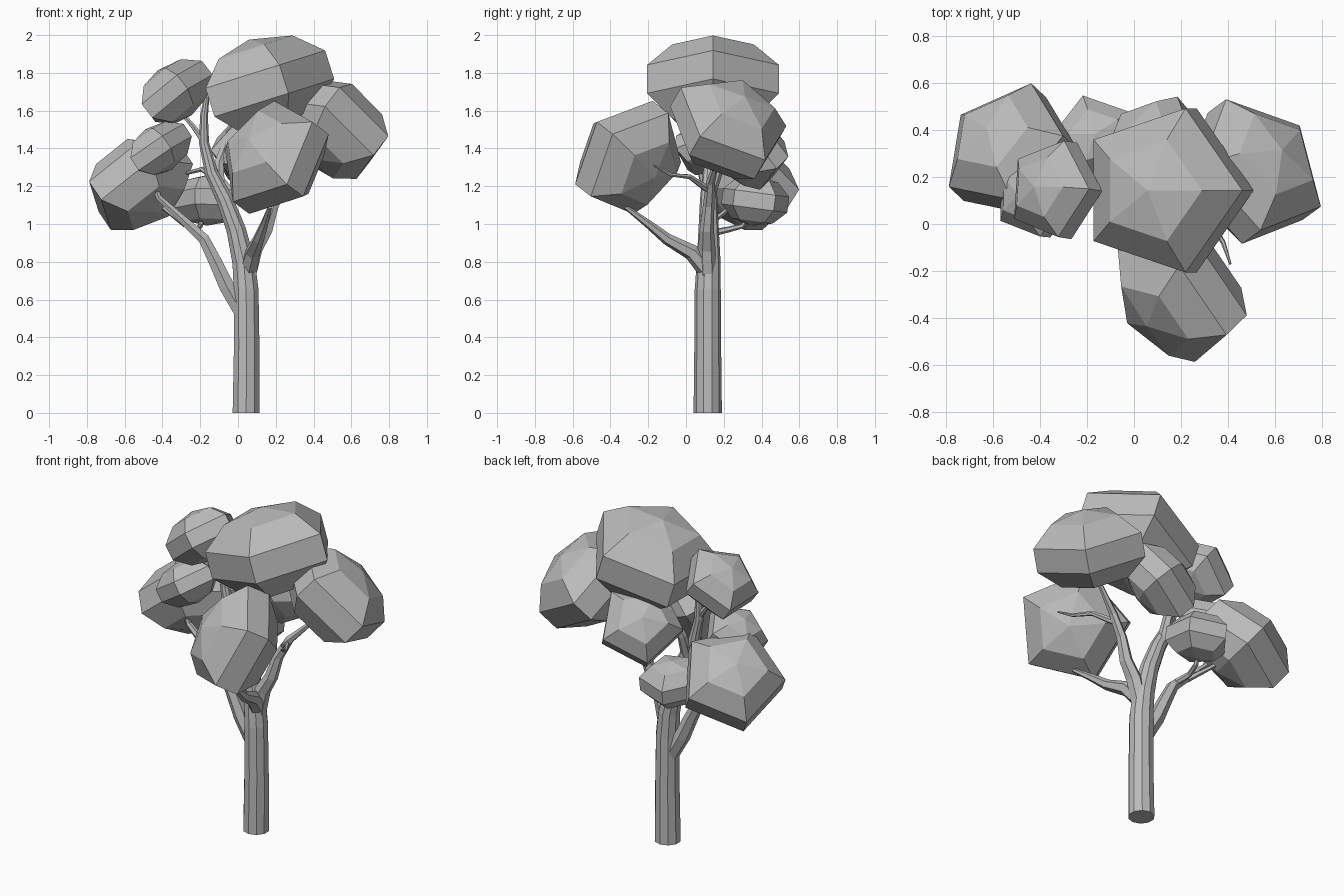
import bpy
import bmesh
from math import sin, cos, pi
from mathutils import Vector, Matrix

cube = bpy.data.objects.get("Cube")
if cube:
    bpy.data.objects.remove(cube, do_unlink=True)

# One plain clay grey for the whole tree
grey = bpy.data.materials.new("clay_grey")
grey.use_nodes = True
grey.diffuse_color = (0.5, 0.5, 0.5, 1)
grey.node_tree.nodes["Principled BSDF"].inputs["Base Color"].default_value = (0.5, 0.5, 0.5, 1)


def finish(name, bm):
    """Turn a bmesh into a flat-shaded object."""
    bmesh.ops.recalc_face_normals(bm, faces=bm.faces)
    mesh = bpy.data.meshes.new(name)
    bm.to_mesh(mesh)
    bm.free()
    mesh.materials.append(grey)
    obj = bpy.data.objects.new(name, mesh)
    bpy.context.collection.objects.link(obj)
    return obj


def bridge(bm, low, high):
    """Join two equal rings with quads."""
    n = len(low)
    for i in range(n):
        j = (i + 1) % n
        bm.faces.new((low[i], low[j], high[j], high[i]))


def foliage(name, centre, axis, corner, radius, half_height, sides=5, bands=5):
    """Flattened five-sided ball; corner is the direction one meridian points."""
    n = Vector(axis).normalized()
    u = Vector(corner)
    u = (u - n * u.dot(n)).normalized()
    w = n.cross(u)
    c = Vector(centre)
    bm = bmesh.new()
    rings = []
    for k in range(1, bands):
        lat = pi * k / bands
        ring = []
        for i in range(sides):
            a = 2 * pi * i / sides
            spoke = (u * cos(a) + w * sin(a)) * radius * sin(lat)
            ring.append(bm.verts.new(c + spoke + n * half_height * cos(lat)))
        rings.append(ring)
    for low, high in zip(rings, rings[1:]):
        bridge(bm, low, high)
    for ring, side in ((rings[0], 1), (rings[-1], -1)):
        pole = bm.verts.new(c + n * half_height * side)
        for i in range(sides):
            bm.faces.new((ring[i], ring[(i + 1) % sides], pole))
    return finish(name, bm)


def limb(name, points, sides=6):
    """Tapered tube through (x, y, z, radius) points."""
    bm = bmesh.new()
    path = [Vector(p[:3]) for p in points]
    rings = []
    last = Vector((0, 0, 1))
    frame = Matrix.Identity(3)
    for k, p in enumerate(path):
        tangent = (path[min(k + 1, len(path) - 1)] - path[max(k - 1, 0)]).normalized()
        frame = last.rotation_difference(tangent).to_matrix() @ frame
        last = tangent
        ring = []
        for i in range(sides):
            a = 2 * pi * (i + 0.5) / sides
            ring.append(bm.verts.new(p + frame @ Vector((cos(a), sin(a), 0)) * points[k][3]))
        rings.append(ring)
    for low, high in zip(rings, rings[1:]):
        bridge(bm, low, high)
    bm.faces.new(rings[0])
    bm.faces.new(rings[-1])
    return finish(name, bm)


# Trunk, leaning over into the main upper branch
limb("trunk", [(0.043, 0.115, 0, 0.075), (0.046, 0.115, 0.35, 0.071),
               (0.043, 0.115, 0.65, 0.069), (0.03, 0.12, 0.8, 0.063),
               (-0.01, 0.12, 0.97, 0.054), (-0.07, 0.12, 1.13, 0.046),
               (-0.14, 0.125, 1.27, 0.037), (-0.18, 0.13, 1.43, 0.028),
               (-0.18, 0.13, 1.57, 0.022), (-0.16, 0.13, 1.72, 0.012)], sides=10)

# Main branches
limb("right_branch", [(0.05, 0.115, 0.72, 0.05), (0.09, 0.11, 0.87, 0.046),
                      (0.15, 0.11, 0.97, 0.038), (0.19, 0.12, 1.1, 0.03),
                      (0.26, 0.13, 1.22, 0.024), (0.4, 0.17, 1.36, 0.012)])
limb("front_branch", [(0.06, 0.1, 0.77, 0.05), (0.08, 0.03, 0.85, 0.043),
                      (0.11, -0.1, 0.92, 0.031), (0.14, -0.2, 1.0, 0.022),
                      (0.17, -0.32, 1.09, 0.012)])
limb("left_branch", [(0.02, 0.12, 0.53, 0.045), (-0.06, 0.12, 0.67, 0.046),
                     (-0.12, 0.12, 0.8, 0.04), (-0.18, 0.12, 0.92, 0.034),
                     (-0.3, 0.12, 1.03, 0.025), (-0.42, 0.12, 1.14, 0.018),
                     (-0.465, 0.12, 1.27, 0.012)])
limb("back_branch", [(-0.1, 0.13, 1.18, 0.035), (-0.1, 0.18, 1.32, 0.028),
                     (-0.04, 0.24, 1.48, 0.026), (0.05, 0.22, 1.62, 0.016)])

# Twigs
limb("front_twig", [(0.23, 0.12, 1.18, 0.02), (0.32, 0.02, 1.25, 0.014),
                    (0.38, -0.08, 1.26, 0.01), (0.41, -0.17, 1.31, 0.005)])
limb("low_back_twig", [(-0.2, 0.13, 0.95, 0.02), (-0.22, 0.22, 0.97, 0.016),
                       (-0.2, 0.3, 0.99, 0.014), (-0.17, 0.36, 1.08, 0.01)])
limb("low_left_twig", [(-0.28, 0.12, 1.0, 0.018), (-0.36, 0.2, 1.06, 0.014),
                       (-0.46, 0.28, 1.14, 0.01)])
limb("upper_left_twig", [(-0.18, 0.13, 1.44, 0.02), (-0.24, 0.14, 1.52, 0.014),
                         (-0.31, 0.15, 1.6, 0.01)])
limb("middle_back_twig", [(-0.12, 0.13, 1.24, 0.018), (-0.19, 0.2, 1.29, 0.014),
                          (-0.27, 0.26, 1.27, 0.01)])

# Foliage clumps: centre, axis, corner direction, radius, half height
foliage("top_foliage", (0.135, 0.143, 1.733), (-0.3, 0, 0.95), (0.95, 0, 0.3), 0.386, 0.255)
foliage("front_foliage", (0.193, -0.3, 1.35), (-0.63, -0.61, 0.47), (-0.93, 0.95, 0.05), 0.335, 0.22)
foliage("right_foliage", (0.505, 0.222, 1.51), (0.56, 0.41, 0.72), (-0.82, 0.03, 0.67), 0.338, 0.225)
foliage("left_foliage", (-0.525, 0.31, 1.217), (-0.49, 0.46, 0.73), (-1.13, -0.87, -0.18), 0.312, 0.21)
foliage("upper_left_foliage", (-0.335, 0.145, 1.695), (-0.6, 0.1, 0.78), (0.78, 0, 0.6), 0.228, 0.15)
foliage("middle_left_foliage", (-0.42, 0.12, 1.395), (-0.55, 0.05, 0.83), (0.83, 0, 0.55), 0.194, 0.128)
foliage("back_foliage", (0.08, 0.327, 1.4), (-0.5, 0.6, 0.6), (-0.4, 0.35, -0.7), 0.25, 0.165)
foliage("low_back_foliage", (-0.165, 0.365, 1.125), (0, 0.13, 0.97), (0.82, 0.57, 0), 0.195, 0.135)
